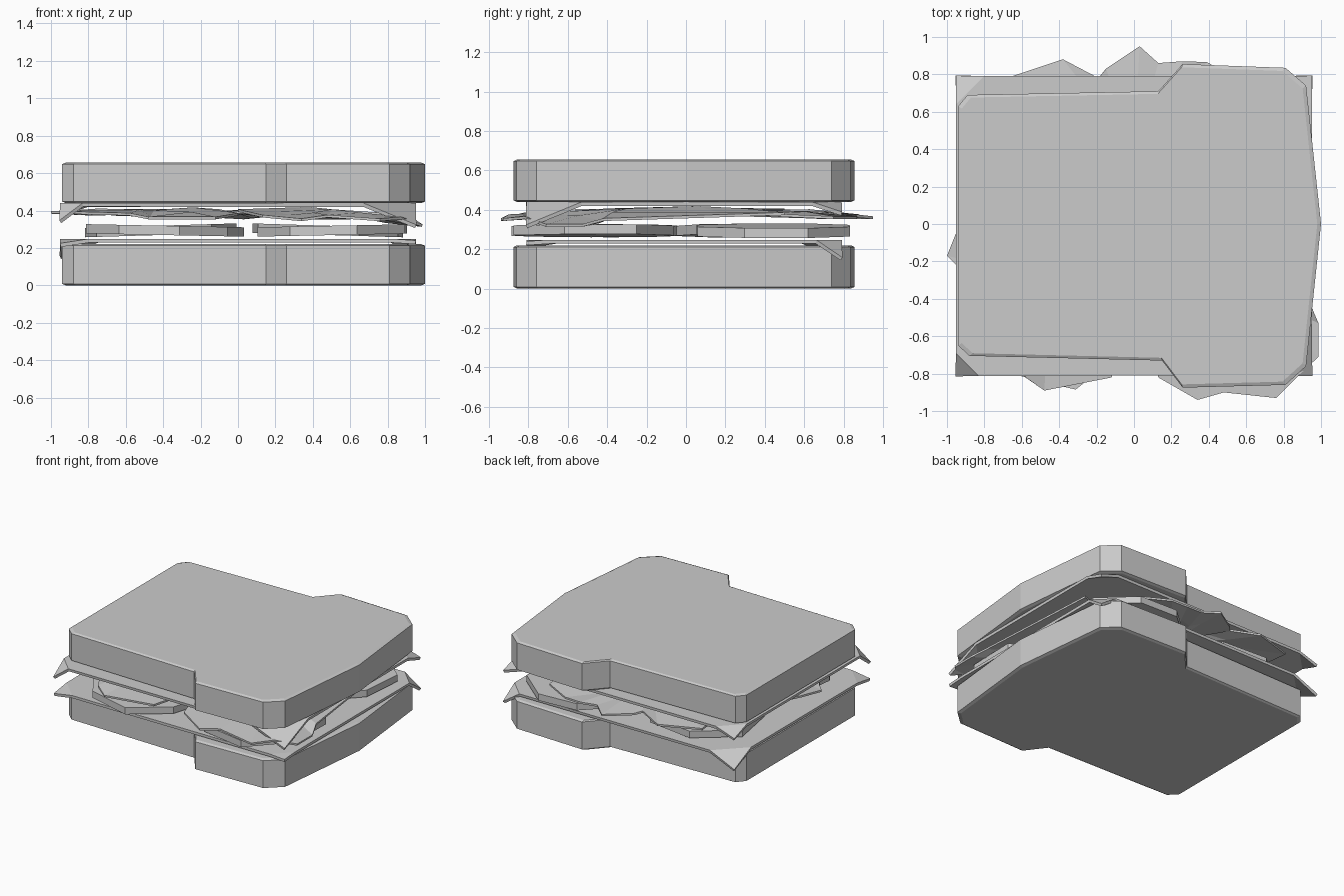
import bpy, bmesh, math
from mathutils import Vector

cube = bpy.data.objects.get("Cube")
if cube:
    bpy.data.objects.remove(cube, do_unlink=True)

grey = bpy.data.materials.new("plain grey")
grey.use_nodes = True
colour = (0.6, 0.6, 0.6, 1)
grey.diffuse_color = colour
grey.node_tree.nodes["Principled BSDF"].inputs["Base Color"].default_value = colour


def finish(name, bm, thickness=0):
    bmesh.ops.recalc_face_normals(bm, faces=bm.faces[:])
    mesh = bpy.data.meshes.new(name)
    bm.to_mesh(mesh)
    bm.free()
    mesh.materials.append(grey)
    obj = bpy.data.objects.new(name, mesh)
    bpy.context.collection.objects.link(obj)
    if thickness:
        solid = obj.modifiers.new("Thickness", 'SOLIDIFY')
        solid.thickness = thickness
        solid.offset = 0
    return obj


def loft(name, rings):
    """Close a stack of matching rings into a solid."""
    bm = bmesh.new()
    loops = [[bm.verts.new(p) for p in ring] for ring in rings]
    for low, high in zip(loops, loops[1:]):
        for i in range(len(low)):
            j = (i + 1) % len(low)
            bm.faces.new((low[i], low[j], high[j], high[i]))
    bm.faces.new(loops[0][::-1])
    bm.faces.new(loops[-1])
    return finish(name, bm)


# Bread slices: stepped outline with softened rims
crust = [(-0.94, 0.63), (-0.89, 0.69), (0.13, 0.71), (0.26, 0.855), (0.81, 0.835),
         (0.92, 0.74), (1, 0), (0.92, -0.76), (0.81, -0.86), (0.26, -0.875),
         (0.15, -0.73), (-0.88, -0.705), (-0.94, -0.65)]


def bread(name, bottom, top):
    levels = [(bottom, 0.98), (bottom + 0.008, 1), (top - 0.008, 1), (top, 0.98)]
    loft(name, [[(x * s, y * s, z) for x, y in crust] for z, s in levels])


bread("bottom_bread", 0, 0.22)
bread("top_bread", 0.44, 0.656)


# Cheese slices: flat squares whose corners fold down
def cheese(name, height, folds):
    bm = bmesh.new()
    flat = []
    for (sx, sy), (tip_z, fold) in folds.items():
        x = 0.95 * sx
        y = 0.79 if sy > 0 else -0.81
        along_x = bm.verts.new((x - sx * fold, y, height))
        along_y = bm.verts.new((x, y - sy * fold, height))
        tip = bm.verts.new((x, y, tip_z))
        bm.faces.new((along_x, tip, along_y))
        flat += [along_x, along_y] if sx * sy < 0 else [along_y, along_x]
    bm.faces.new(flat)
    finish(name, bm, 0.02)


cheese("lower_cheese", 0.238, {(1, 1): (0.15, 0.13), (-1, 1): (0.15, 0.2),
                               (-1, -1): (0.215, 0.15), (1, -1): (0.23, 0.12)})
cheese("upper_cheese", 0.43, {(1, 1): (0.38, 0.15), (-1, 1): (0.38, 0.15),
                              (-1, -1): (0.34, 0.12), (1, -1): (0.315, 0.28)})


# Tomato slices: irregular thick discs lying on the lower cheese
def tomato(name, x, y, radius, sides, turn, tilt):
    rings = []
    for z in (0.257, 0.307):
        ring = []
        for i in range(sides):
            a = turn + math.tau * i / sides
            r = radius * (1 + 0.04 * math.sin(3 * a))
            dx, dy = r * math.cos(a), r * math.sin(a)
            ring.append((x + dx, y + dy, z + 0.012 + tilt * dx))
        rings.append(ring)
    loft(name, rings)


tomato("front_right_tomato", -0.4, -0.45, 0.43, 8, 0.2, -0.02)
tomato("front_left_tomato", 0.52, -0.46, 0.42, 7, 0.5, 0.02)
tomato("back_right_tomato", -0.42, 0.36, 0.41, 7, 0.1, 0.03)
tomato("back_left_tomato", 0.48, 0.45, 0.42, 8, 0.4, -0.03)


# Lettuce: crumpled leaves, a fan around a raised centre
def lettuce(name, centre, rim):
    bm = bmesh.new()
    mid = Vector(centre)
    hub = bm.verts.new(mid)
    inner, outer = [], []
    for i, p in enumerate(rim):
        edge = Vector(p)
        crumple = Vector((0, 0, 0.012 if i % 2 else -0.012))
        inner.append(bm.verts.new(mid.lerp(edge, 0.6) + crumple))
        outer.append(bm.verts.new(edge))
    for i in range(len(rim)):
        j = (i + 1) % len(rim)
        bm.faces.new((hub, inner[i], inner[j]))
        bm.faces.new((inner[i], outer[i], outer[j], inner[j]))
    finish(name, bm, 0.014)


lettuce("back_lettuce", (0, 0.4, 0.39), [
    (-0.68, 0.78, 0.38), (-0.38, 0.88, 0.37), (-0.19, 0.78, 0.38), (-0.15, 0.83, 0.37),
    (0.03, 0.95, 0.36), (0.13, 0.86, 0.37), (0.26, 0.87, 0.36), (0.39, 0.865, 0.36),
    (0.6, 0.75, 0.36), (0.65, 0.3, 0.38), (0.2, -0.1, 0.39), (-0.6, 0, 0.39)][::-1])
lettuce("right_lettuce", (-0.45, -0.3, 0.395), [
    (-1, -0.17, 0.39), (-0.94, -0.02, 0.39), (-0.7, 0.5, 0.4), (-0.1, 0.2, 0.4),
    (0, -0.5, 0.38), (-0.12, -0.82, 0.36), (-0.48, -0.89, 0.36),
    (-0.58, -0.82, 0.38), (-0.94, -0.23, 0.39)])
lettuce("left_lettuce", (0.5, -0.3, 0.4), [
    (0.13, -0.82, 0.37), (0.34, -0.94, 0.35), (0.48, -0.9, 0.37), (0.76, -0.93, 0.35),
    (0.87, -0.82, 0.36), (0.985, -0.71, 0.32), (0.985, -0.53, 0.32),
    (0.94, -0.42, 0.35), (0.85, 0.5, 0.38), (0.3, 0.3, 0.4), (0, -0.4, 0.4)])
